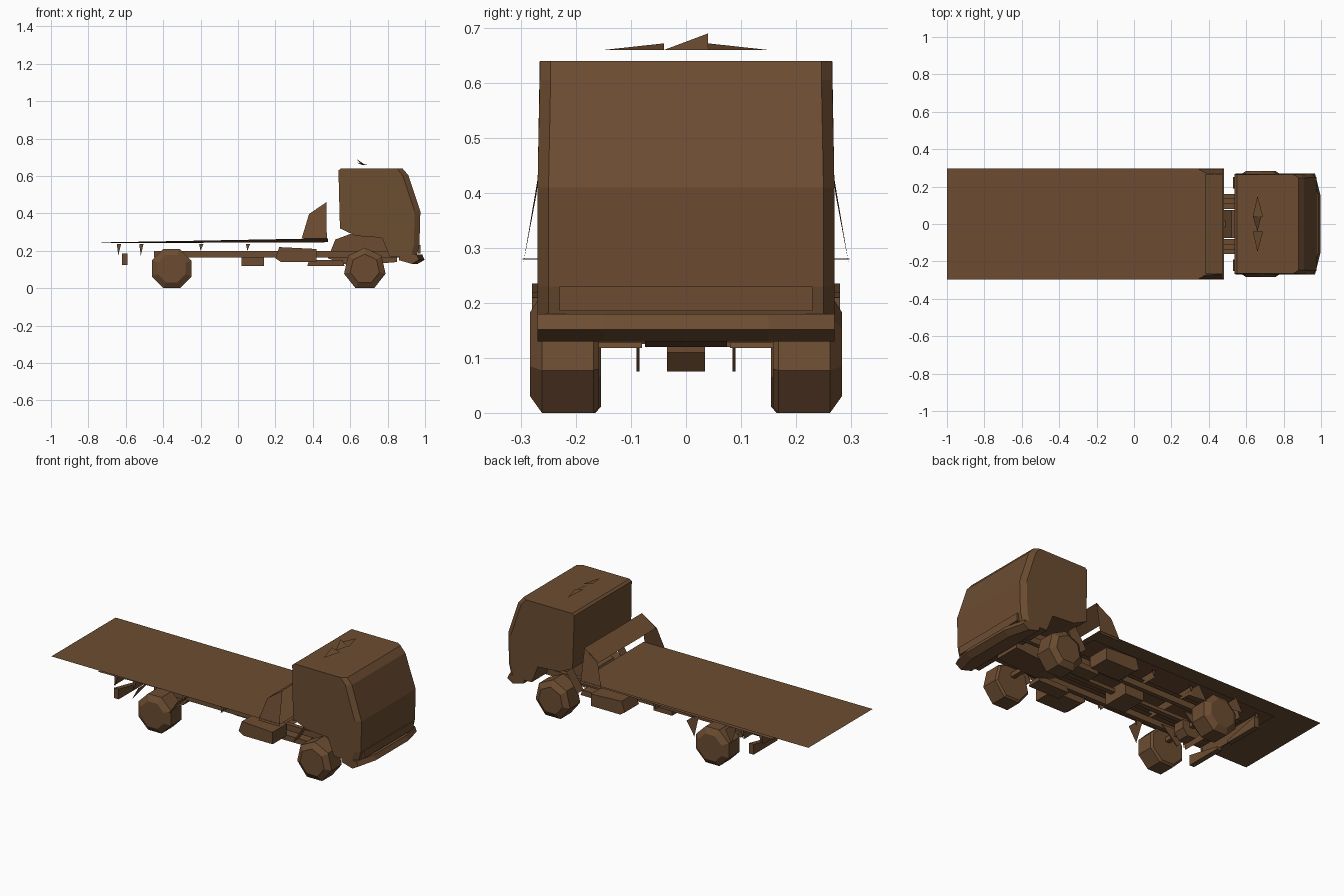
import bpy, bmesh, math
from mathutils import Vector

cube = bpy.data.objects.get("Cube")
if cube:
    bpy.data.objects.remove(cube, do_unlink=True)

brown = bpy.data.materials.new("earth brown")
brown.use_nodes = True
colour = (0.15, 0.073, 0.031, 1)
brown.diffuse_color = colour
brown.node_tree.nodes["Principled BSDF"].inputs["Base Color"].default_value = colour


def finish(name, bm):
    bmesh.ops.recalc_face_normals(bm, faces=bm.faces)
    mesh = bpy.data.meshes.new(name)
    bm.to_mesh(mesh)
    bm.free()
    mesh.materials.append(brown)
    obj = bpy.data.objects.new(name, mesh)
    bpy.context.collection.objects.link(obj)
    return obj


def loft(name, rings):
    """Skin matching closed rings of points and cap both ends."""
    bm = bmesh.new()
    loops = [[bm.verts.new(p) for p in ring] for ring in rings]
    n = len(loops[0])
    for a, b in zip(loops, loops[1:]):
        for i in range(n):
            j = (i + 1) % n
            bm.faces.new((a[i], a[j], b[j], b[i]))
    bm.faces.new(loops[0])
    bm.faces.new(loops[-1])
    return finish(name, bm)


def prism(name, profile, y0, y1):
    return loft(name, [[(x, y, z) for x, z in profile] for y in (y0, y1)])


def box(name, x, y, z):
    return prism(name, [(x[0], z[0]), (x[1], z[0]), (x[1], z[1]), (x[0], z[1])], *y)


def plate(name, points):
    bm = bmesh.new()
    bm.faces.new([bm.verts.new(p) for p in points])
    return finish(name, bm)


def cross_plate(name, ends, y):
    """Sheet spanning the width between two (x, z) edges."""
    (x0, z0), (x1, z1) = ends
    return plate(name, [(x0, -y, z0), (x1, -y, z1), (x1, y, z1), (x0, y, z0)])


def turned(name, x, z, sides, stations):
    """Faceted solid about the y axis from (y, radius) stations."""
    rings = []
    for y, r in stations:
        angles = [math.tau * (i + 0.5) / sides for i in range(sides)]
        rings.append([(x + r * math.sin(a), y, z - r * math.cos(a)) for a in angles])
    return loft(name, rings)


# Cab shell, with wheel arch and softened front corners
cab_profile = [(0.545, 0.32), (0.537, 0.63), (0.55, 0.64), (0.88, 0.64), (0.91, 0.605),
               (0.975, 0.41), (0.97, 0.23), (0.955, 0.17), (0.81, 0.17),
               (0.77, 0.27), (0.63, 0.28)]
rings = []
for y, back in ((-0.27, 0.03), (-0.25, 0), (0.25, 0), (0.27, 0.03)):
    rings.append([(x - back if x > 0.85 else x, y * (0.985 if z > 0.6 else 1), z)
                  for x, z in cab_profile])
loft("cab", rings)

# Windscreen panel and grille panel on the cab face
top = Vector((0.914, 0, 0.6))
foot = Vector((0.976, 0, 0.415))
side = Vector((0, 0.245, 0))
plate("windscreen", [top - side, top + side, foot + side, foot - side])
box("grille", (0.962, 0.976), (-0.23, 0.23), (0.185, 0.23))

# Bumper with swept ends
bumper = [(0.86, 0.15), (0.96, 0.13), (0.998, 0.152), (0.985, 0.18), (0.86, 0.18)]
loft("bumper", [[(x - (back if x > 0.9 else 0), y, z) for x, z in bumper]
                for y, back in ((-0.27, 0.03), (-0.15, 0), (0.15, 0), (0.27, 0.03))])

# Roof deflector shards
for s, label in ((1, "left"), (-1, "right")):
    plate("roof_fin_" + label, [(0.66, s * 0.15, 0.66), (0.635, s * 0.04, 0.672),
                                (0.69, s * 0.04, 0.66)])
plate("roof_fin_middle", [(0.66, -0.04, 0.66), (0.635, 0.04, 0.69), (0.68, 0.04, 0.66)])

# Flat load bed sheet over a slightly twisted lower sheet
cross_plate("load_bed", ((-1, 0.281), (0.48, 0.279)), 0.297)
plate("bed_lower_sheet", [(-0.73, -0.25, 0.245), (0.48, -0.25, 0.267),
                          (0.48, 0.25, 0.246), (-0.73, 0.25, 0.241)])

# Headboard: sloping top strip carried on side wings, open beneath
cross_plate("headboard_strip", ((0.38, 0.397), (0.472, 0.46)), 0.266)
for s, label in ((1, "left"), (-1, "right")):
    plate("headboard_wing_" + label,
          [(0.34, s * 0.297, 0.265), (0.38, s * 0.272, 0.397),
           (0.472, s * 0.264, 0.46), (0.475, s * 0.297, 0.265)])

# Chassis
for s, label in ((1, "left"), (-1, "right")):
    box("chassis_rail_" + label, (-0.45, 0.94), sorted((s * 0.11, s * 0.135)), (0.165, 0.2))
    cross_plate("bed_runner_" + label, ((-0.6, 0.215), (0.46, 0.215)), 0.02)
    bpy.data.objects["bed_runner_" + label].location.y = s * 0.12
    prism("side_tank_" + label,
          [(0.2, 0.16), (0.23, 0.14), (0.42, 0.14), (0.42, 0.21), (0.22, 0.22)],
          *sorted((s * 0.15, s * 0.28)))
    prism("chassis_box_" + label, [(0.37, 0.118), (0.57, 0.118), (0.56, 0.15), (0.38, 0.15)],
          *sorted((s * 0.08, s * 0.16)))
    # Mudguard flaps
    plate("rear_mudguard_front_" + label, [(-0.25, s * 0.28, 0.14), (-0.2, s * 0.28, 0.22),
                                           (-0.2, s * 0.16, 0.22)])
    plate("rear_mudguard_back_" + label, [(-0.49, s * 0.28, 0.16), (-0.45, s * 0.28, 0.235),
                                          (-0.45, s * 0.16, 0.235)])
    plate("front_mudguard_" + label, [(0.53, s * 0.25, 0.17), (0.6, s * 0.25, 0.28),
                                      (0.6, s * 0.19, 0.28), (0.53, s * 0.19, 0.17)])
    # Leaf springs beside the rear axle
    prism("rear_spring_" + label, [(-0.45, 0.17), (-0.36, 0.075), (-0.26, 0.17)],
          *sorted((s * 0.085, s * 0.09)))
    # Tapered halves of the rear guard
    loft("rear_guard_" + label, [[(-0.62, s * y, 0.125), (-0.59, s * y, 0.125),
                                  (-0.59, s * y, z), (-0.62, s * y, z)]
                                 for y, z in ((0.04, 0.14), (0.26, 0.185))])

# Bed crossmembers with end brackets
for i, (x, low) in enumerate(((-0.64, 0.175), (-0.52, 0.175), (-0.2, 0.2), (0.05, 0.2))):
    cross_plate(f"crossmember_{i + 1}", ((x - 0.008, low), (x, 0.237)), 0.22)
    for s, label in ((1, "left"), (-1, "right")):
        plate(f"bracket_{i + 1}_{label}", [(x - 0.008, s * 0.22, 0.237), (x, s * 0.22, low),
                                           (x + 0.015, s * 0.22, 0.237)])
box("equipment_box", (0.02, 0.14), (-0.06, 0.1), (0.12, 0.2))

# Engine and driveline
prism("engine", [(0.48, 0.16), (0.52, 0.26), (0.6, 0.29), (0.85, 0.26), (0.85, 0.14),
                 (0.6, 0.12)], -0.075, 0.075)
box("drive_shaft", (-0.35, 0.5), (-0.015, 0.015), (0.165, 0.185))
prism("differential", [(-0.41, 0.11), (-0.38, 0.075), (-0.33, 0.075), (-0.3, 0.11),
                       (-0.3, 0.16), (-0.41, 0.16)], -0.035, 0.035)

# Axles and faceted wheels
for label, x, r, sides, inner in (("front", 0.678, 0.114, 7, 0.158), ("rear", -0.355, 0.114, 8, 0.155)):
    turned(label + "_axle", x, 0.14, 4, [(-0.2, 0.018), (0.2, 0.018)])
    centre = r * math.cos(math.pi / sides)
    for s, side_name in ((1, "left"), (-1, "right")):
        turned(f"{label}_wheel_{side_name}", x, centre, sides,
               [(s * inner, r * 0.9), (s * (inner + 0.01), r), (s * 0.262, r),
                (s * 0.284, r * 0.7), (s * 0.284, r * 0.2)])
